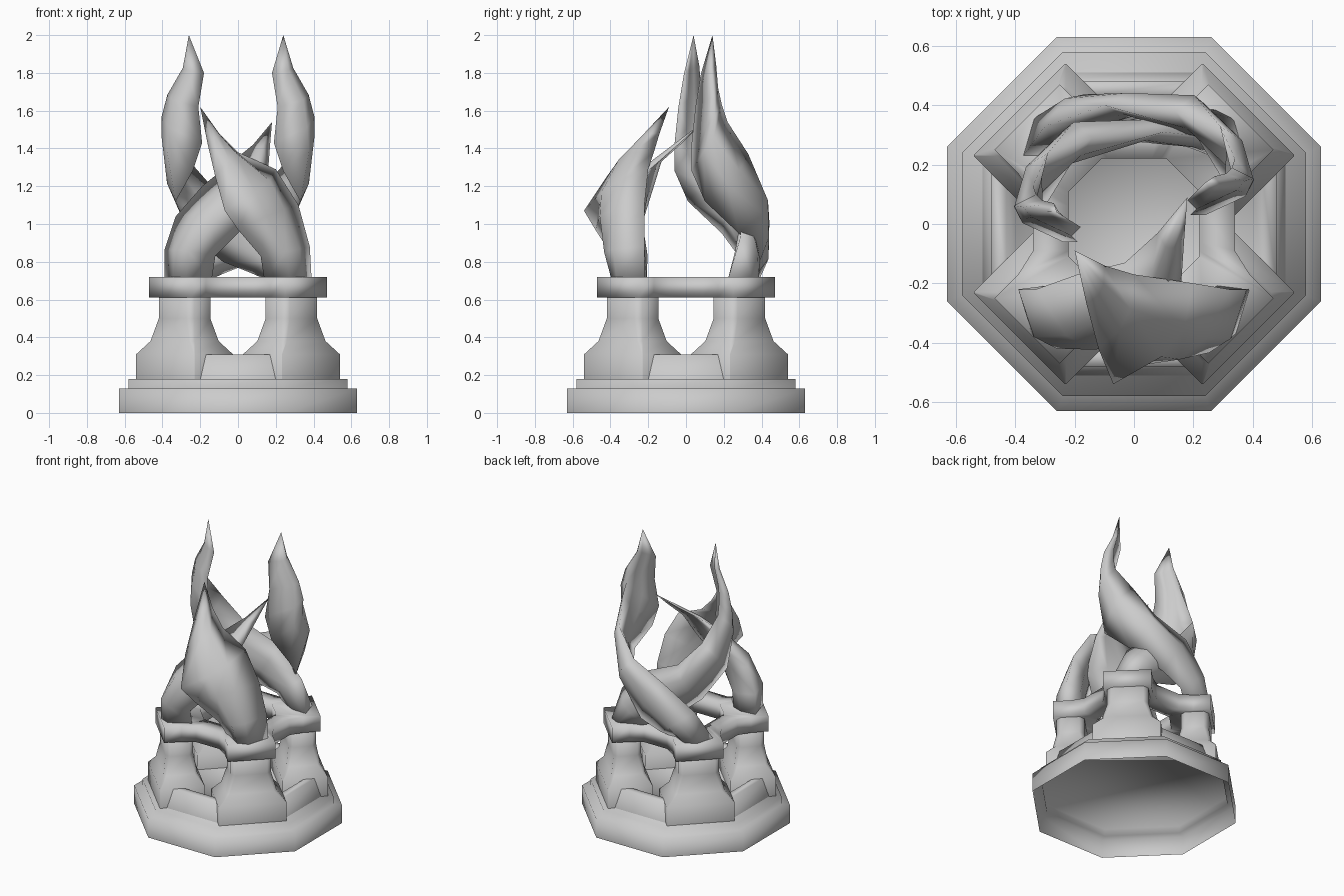
import bpy, bmesh, math
from mathutils import Vector

cube = bpy.data.objects.get("Cube")
if cube:
    bpy.data.objects.remove(cube, do_unlink=True)

GREY = (0.6, 0.6, 0.6, 1)
stone = bpy.data.materials.new("stone_grey")
stone.use_nodes = True
stone.diffuse_color = GREY
stone.node_tree.nodes["Principled BSDF"].inputs["Base Color"].default_value = GREY


def loft(name, loops, cap_start=False, cap_end=False, tip=None, closed=False):
    """Skin a row of equal-length point loops into one smooth object."""
    bm = bmesh.new()
    rows = [[bm.verts.new(p) for p in loop] for loop in loops]
    pairs = list(zip(rows, rows[1:]))
    if closed:
        pairs.append((rows[-1], rows[0]))
    n = len(rows[0])
    for a, b in pairs:
        for i in range(n):
            j = (i + 1) % n
            bm.faces.new((a[i], a[j], b[j], b[i]))
    if cap_start:
        bm.faces.new(rows[0][::-1])
    if cap_end:
        bm.faces.new(rows[-1])
    if tip:
        point = bm.verts.new(tip)
        for i in range(n):
            bm.faces.new((rows[-1][i], rows[-1][(i + 1) % n], point))
    bmesh.ops.recalc_face_normals(bm, faces=bm.faces)
    for face in bm.faces:
        face.smooth = True
    mesh = bpy.data.meshes.new(name)
    bm.to_mesh(mesh)
    bm.free()
    mesh.materials.append(stone)
    bpy.context.collection.objects.link(bpy.data.objects.new(name, mesh))


def octagon(apothem, z):
    r = apothem / math.cos(math.pi / 8)
    angles = [math.pi / 8 + i * math.pi / 4 for i in range(8)]
    return [(r * math.cos(a), r * math.sin(a), z) for a in angles]


# Stepped octagonal plinth, open underneath, and the low sloped wall on it
plinth = [(0.63, 0), (0.63, 0.13), (0.58, 0.13), (0.58, 0.18)]
loft("plinth", [octagon(*p) for p in plinth], cap_end=True)
wall = [(0.51, 0.18), (0.48, 0.31), (0.43, 0.31), (0.4, 0.21)]
loft("low_wall", [octagon(*p) for p in wall], cap_end=True)


# Four flared columns on the diagonals
def column_loop(angle, z, depth, width, chamfer):
    corners = []
    for sx, sy in ((1, 1), (-1, 1), (-1, -1), (1, -1)):
        pair = [(sx * depth, sy * (width - chamfer)), (sx * (depth - chamfer), sy * width)]
        corners += pair if sx * sy > 0 else pair[::-1]
    c, s = math.cos(angle), math.sin(angle)
    return [((0.4 + u) * c - v * s, (0.4 + u) * s + v * c, z) for u, v in corners]


column = [(0.18, 0.147, 0.22, 0.004), (0.31, 0.147, 0.22, 0.004),
          (0.38, 0.11, 0.165, 0.02), (0.5, 0.09, 0.133, 0.03), (0.65, 0.09, 0.133, 0.03)]
for i, side in enumerate(("back_left", "back_right", "front_right", "front_left")):
    turn = math.pi / 4 + i * math.pi / 2
    loft("column_" + side, [column_loop(turn, *s) for s in column], cap_end=True)


# Ring tying the columns together, with a block over each column
def quarter_turns(points, z):
    full = []
    for _ in range(4):
        full += [(x, y, z) for x, y in points]
        points = [(-y, x) for x, y in points]
    return full


def both_ways(points):
    return points + [(y, x) for x, y in reversed(points)]


outer = both_ways([(0.34, 0.09), (0.39, 0.17), (0.47, 0.25)])
inner = both_ways([(0.22, 0.06), (0.22, 0.09), (0.22, 0.11)])
LOW, HIGH = 0.61, 0.72
loft("tie_ring", [quarter_turns(outer, LOW), quarter_turns(outer, HIGH),
                  quarter_turns(inner, HIGH), quarter_turns(inner, LOW)], closed=True)


# Twisting blades: each section is a lower edge, an outer ridge and an upper edge,
# thick at the root and hollowed on the inside towards the tip
HOLLOW = (-0.4, -0.6, -0.55, -0.25, 0.1, 0.3)


def blade(name, sections, tip):
    loops = []
    for i, section in enumerate(sections):
        low, ridge, up = (Vector(p) for p in section)
        middle = (low + up) / 2
        inside = middle + (ridge - middle) * HOLLOW[min(i, 5)]
        spread = (up - low) * 0.14
        loops.append([low, ridge - spread, ridge + spread, up, inside + spread, inside - spread])
    loft(name, loops, cap_start=True, tip=tip)


# Tall back blades: one sweeps across the back, its mirror passes inside it
tall = [((-.16, .33, .7), (-.31, .37, .7), (-.38, .22, .7)),
        ((-.07, .38, .74), (-.2, .43, .84), (-.3, .33, .92)),
        ((.08, .39, .8), (0, .44, .97), (-.1, .4, 1.1)),
        ((.26, .28, .95), (.22, .42, 1.09), (.14, .38, 1.2)),
        ((.33, .1, 1.12), (.37, .25, 1.25), (.29, .33, 1.37)),
        ((.24, .03, 1.28), (.39, .12, 1.42), (.34, .22, 1.54)),
        ((.19, .03, 1.43), (.385, .13, 1.54), (.33, .19, 1.63)),
        ((.21, .05, 1.62), (.36, .13, 1.67), (.31, .17, 1.72)),
        ((.18, .08, 1.8), (.28, .12, 1.82), (.27, .16, 1.84))]
blade("tall_blade_outer", tall, (.24, .14, 2))


def passing_inside(point, i):
    x, y, z = point
    return (-x, y - 0.09 * min(1, i / 2), z)


mirrored = [[passing_inside(p, i) for p in section] for i, section in enumerate(tall)]
blade("tall_blade_inner", mirrored, (-.26, .04, 2))

# Short front blades, crossing one in front of the other
blade("short_blade_outer",
      [((.14, -.31, .7), (.31, -.38, .7), (.39, -.22, .7)),
       ((.12, -.39, .83), (.29, -.41, .86), (.38, -.22, .88)),
       ((0, -.48, .97), (.2, -.42, 1.06), (.32, -.22, 1.1)),
       ((-.07, -.54, 1.07), (.13, -.4, 1.2), (.2, -.2, 1.29)),
       ((-.12, -.42, 1.25), (-.03, -.32, 1.36), (0, -.17, 1.38)),
       ((-.16, -.27, 1.42), (-.11, -.22, 1.47), (-.1, -.14, 1.48))],
      (-.2, -.09, 1.62))
blade("short_blade_inner",
      [((-.14, -.31, .7), (-.31, -.38, .7), (-.39, -.22, .7)),
       ((-.12, -.36, .83), (-.3, -.4, .86), (-.39, -.22, .86)),
       ((.02, -.39, .97), (-.18, -.4, 1.04), (-.33, -.22, 1.04)),
       ((.13, -.32, 1.1), (-.04, -.33, 1.17), (-.19, -.17, 1.2)),
       ((.16, -.19, 1.29), (.08, -.24, 1.29), (-.03, -.13, 1.33)),
       ((.17, -.04, 1.42), (.12, -.08, 1.41), (.08, -.03, 1.42))],
      (.18, .09, 1.54))
